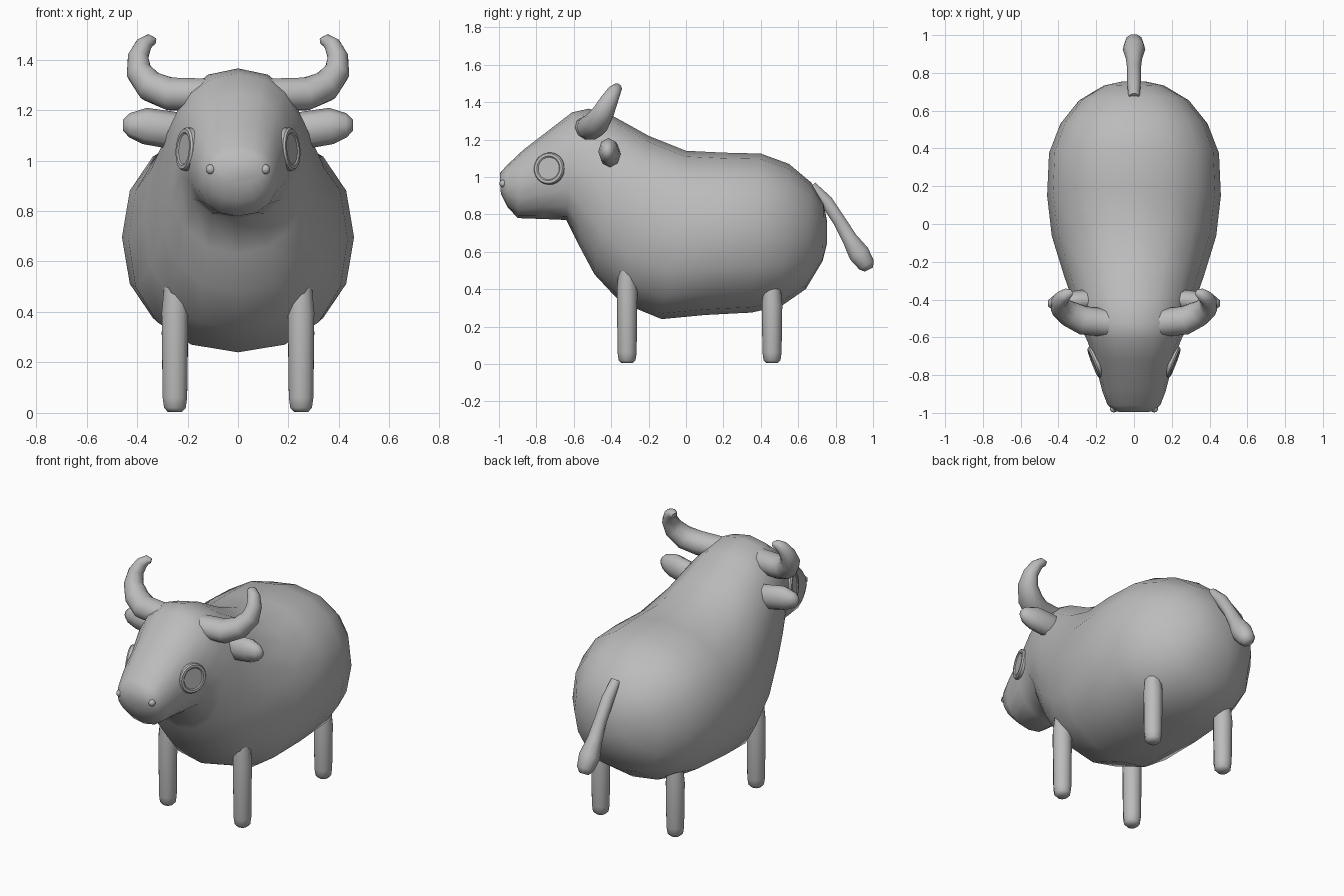
import bpy, bmesh
from math import sin, cos, pi, radians, copysign
from mathutils import Vector

cube = bpy.data.objects.get("Cube")
if cube:
    bpy.data.objects.remove(cube)

hide = bpy.data.materials.new("plain_grey")
hide.use_nodes = True
GREY = (0.5, 0.5, 0.5, 1)
hide.diffuse_color = GREY
hide.node_tree.nodes["Principled BSDF"].inputs["Base Color"].default_value = GREY


def finish(name, bm, mirrored, angle=60):
    """Turn a bmesh into a smooth-shaded object, optionally mirrored across x."""
    bmesh.ops.recalc_face_normals(bm, faces=bm.faces)
    mesh = bpy.data.meshes.new(name)
    bm.to_mesh(mesh)
    bm.free()
    mesh.materials.append(hide)
    ob = bpy.data.objects.new(name, mesh)
    bpy.context.collection.objects.link(ob)
    bpy.ops.object.select_all(action='DESELECT')
    ob.select_set(True)
    bpy.context.view_layer.objects.active = ob
    bpy.ops.object.shade_smooth_by_angle(angle=radians(angle))
    if mirrored:
        mod = ob.modifiers.new("Mirror", 'MIRROR')
        mod.use_mirror_merge = False
    return ob


def loft(name, rings, mirrored=False, angle=60):
    """Skin a list of point rings and close both ends."""
    bm = bmesh.new()
    loops = [[bm.verts.new(p) for p in ring] for ring in rings]
    for a, b in zip(loops, loops[1:]):
        for i in range(len(a)):
            j = (i + 1) % len(a)
            bm.faces.new((a[i], a[j], b[j], b[i]))
    for end in (loops[0], loops[-1]):
        bm.faces.new(end)
    return finish(name, bm, mirrored, angle)


def sweep(name, path, ref, sides=10, mirrored=False, flat=1.0):
    """Tube along (x, y, z, radius) points; flat scales it along ref."""
    pts = [Vector(p[:3]) for p in path]
    rings = []
    for k, c in enumerate(pts):
        t = (pts[min(k + 1, len(pts) - 1)] - pts[max(k - 1, 0)]).normalized()
        u = (Vector(ref) - t * t.dot(Vector(ref))).normalized()
        v = t.cross(u)
        r = path[k][3]
        rings.append([c + u * (r * flat * cos(2 * pi * i / sides))
                      + v * (r * sin(2 * pi * i / sides)) for i in range(sides)])
    return loft(name, rings, mirrored)


def section(ty, tz, by, bz, w, n=2.25, sides=16):
    """Rounded cross-section between a top and a bottom point."""
    top, bot = Vector((0, ty, tz)), Vector((0, by, bz))
    mid, half = (top + bot) / 2, (top - bot) / 2
    ring = []
    for i in range(sides):
        c, s = cos(2 * pi * i / sides), sin(2 * pi * i / sides)
        c = copysign(abs(c) ** (2 / n), c)
        s = copysign(abs(s) ** (2 / n), s)
        ring.append(mid + half * s + Vector((w * c, 0, 0)))
    return ring


# Body and head in one skin: top y, top z, bottom y, bottom z, half width
body = [
    (-.995, 1.02, -.99, .91, .10),
    (-.96, 1.06, -.955, .84, .14),
    (-.87, 1.145, -.90, .78, .168),
    (-.72, 1.26, -.76, .775, .205),
    (-.61, 1.345, -.64, .77, .245),
    (-.52, 1.365, -.57, .63, .28),
    (-.38, 1.32, -.49, .48, .315),
    (-.20, 1.22, -.35, .33, .37),
    (0, 1.14, -.13, .24, .435),
    (.20, 1.13, .10, .262, .46),
    (.40, 1.125, .35, .275, .45),
    (.55, 1.07, .51, .31, .39),
    (.67, .97, .64, .40, .29),
    (.735, .86, .73, .55, .16),
    (.755, .76, .755, .65, .06),
]
loft("body", [section(*row) for row in body], angle=80)

# Horns
sweep("horns", [(.13, -.525, 1.262, .066), (.27, -.51, 1.264, .068), (.345, -.475, 1.293, .063),
                (.392, -.44, 1.35, .052), (.396, -.41, 1.41, .042), (.375, -.385, 1.457, .034),
                (.35, -.368, 1.476, .026), (.33, -.36, 1.472, .014)], (0, 1, 0), mirrored=True, flat=1.12)

# Ears
sweep("ears", [(.2, -.40, 1.12, .065), (.28, -.405, 1.123, .074), (.37, -.415, 1.137, .072),
               (.43, -.42, 1.14, .048), (.455, -.42, 1.14, .022)],
      (0, 1, 0), sides=8, mirrored=True, flat=.75)

# Legs with rounded feet
for name, y, top in (("front_legs", -.315, .5), ("back_legs", .46, .42)):
    sweep(name, [(.25, y, .004, .03), (.25, y, .02, .045), (.25, y, .06, .051),
                 (.25, y, top - .1, .055), (.25, y, top, .045)], (0, 1, 0), mirrored=True)

# Tail with a swollen tuft
sweep("tail", [(0, .67, .95, .03), (0, .75, .87, .036), (0, .82, .765, .036), (0, .875, .67, .043),
               (0, .925, .59, .06), (0, .965, .53, .048), (0, .978, .505, .026)], (1, 0, 0))

# Eyes: rimmed discs lying on the cheeks
axis = Vector((.93, -.36, .08)).normalized()
eye = Vector((.203, -.73, 1.045))
side = axis.cross(Vector((0, 0, 1))).normalized()
up = side.cross(axis)
rings = []
for depth, r in ((-.03, .086), (.008, .086), (.016, .08), (.016, .066), (.011, .06)):
    rings.append([eye + axis * depth + (side * cos(a) + up * sin(a)) * r
                  for a in (2 * pi * i / 24 for i in range(24))])
loft("eyes", rings, mirrored=True, angle=30)

# Nostrils
bm = bmesh.new()
bmesh.ops.create_uvsphere(bm, u_segments=10, v_segments=6, radius=.02)
bmesh.ops.translate(bm, verts=bm.verts, vec=(.108, -.978, .965))
finish("nostrils", bm, True)
